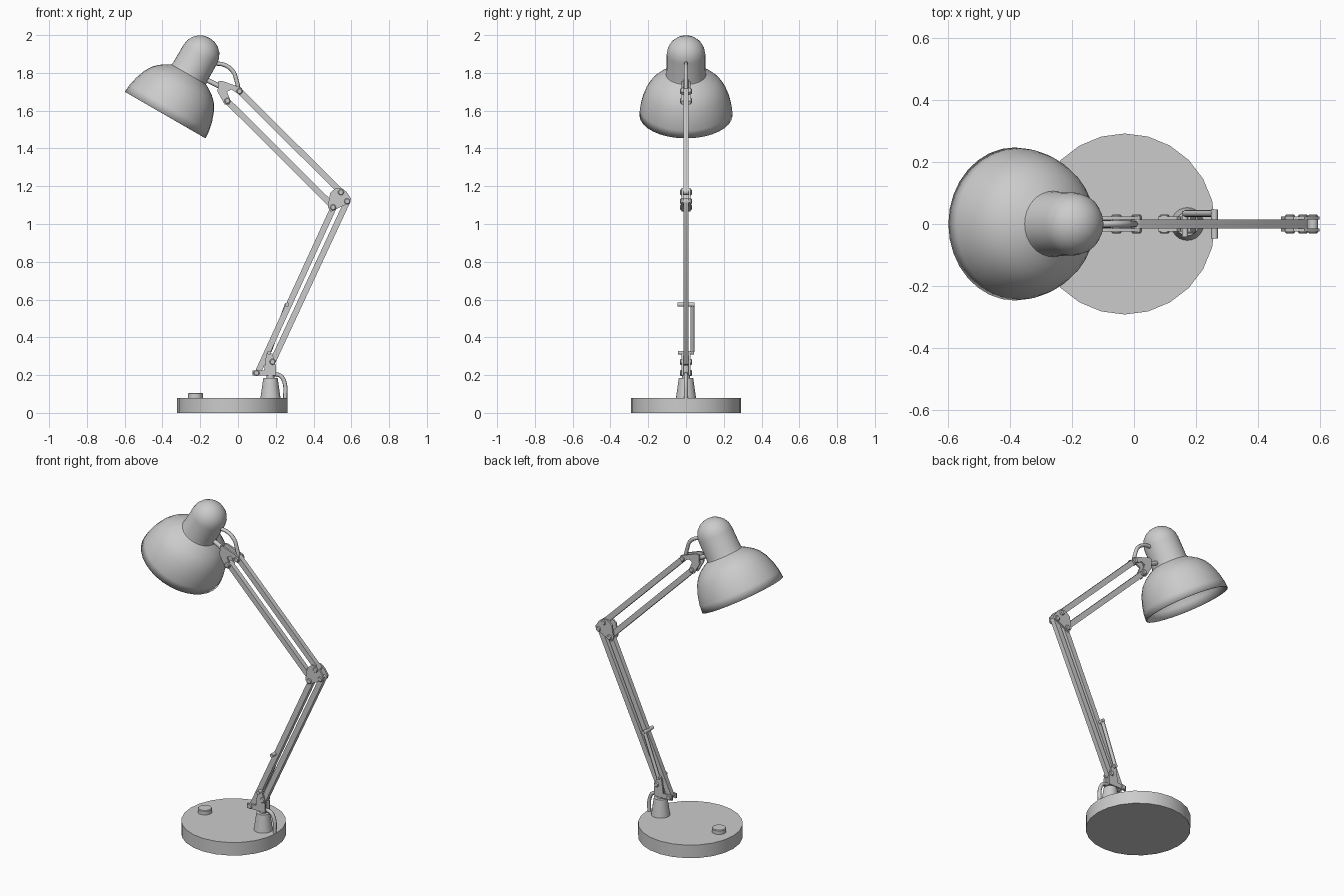
import bpy, bmesh, math
from mathutils import Vector

if "Cube" in bpy.data.objects:
    bpy.data.objects.remove(bpy.data.objects["Cube"])


def finish(name, bm, smooth=True):
    bmesh.ops.recalc_face_normals(bm, faces=bm.faces)
    me = bpy.data.meshes.new(name)
    bm.to_mesh(me)
    bm.free()
    ob = bpy.data.objects.new(name, me)
    bpy.context.collection.objects.link(ob)
    if smooth:
        bpy.ops.object.select_all(action='DESELECT')
        ob.select_set(True)
        bpy.context.view_layer.objects.active = ob
        bpy.ops.object.shade_smooth_by_angle(angle=math.radians(35))
    return ob


def mirror_y(ob):
    m = ob.modifiers.new("mirror", 'MIRROR')
    m.use_axis = (False, True, False)
    return ob


def lathe(name, profile, origin, axis=(0, 0, 1), n=24):
    """Spin (radius, height) points around an axis; zero radius closes an end."""
    bm = bmesh.new()
    rings = []
    for r, h in profile:
        if r == 0:
            rings.append([bm.verts.new((0, 0, h))] * n)
        else:
            rings.append([bm.verts.new((r * math.cos(2 * math.pi * i / n),
                                        r * math.sin(2 * math.pi * i / n), h)) for i in range(n)])
    for a, b in zip(rings, rings[1:]):
        for i in range(n):
            j = (i + 1) % n
            bm.faces.new(list(dict.fromkeys((a[i], a[j], b[j], b[i]))))
    ob = finish(name, bm)
    ob.rotation_euler = Vector(axis).to_track_quat('Z', 'Y').to_euler()
    ob.location = origin
    return ob


def rod(name, p, q, r, n=12):
    p, q = Vector(p), Vector(q)
    h = (q - p).length
    return lathe(name, [(0, 0), (r, 0), (r, h), (0, h)], p, q - p, n)


def plate(name, pts, y0, y1):
    """Extrude an outline drawn in the XZ plane from y0 to y1."""
    bm = bmesh.new()
    a = [bm.verts.new((x, y0, z)) for x, z in pts]
    b = [bm.verts.new((x, y1, z)) for x, z in pts]
    bm.faces.new(a)
    bm.faces.new(b)
    for i in range(len(pts)):
        j = (i + 1) % len(pts)
        bm.faces.new((a[i], a[j], b[j], b[i]))
    return finish(name, bm)


def arm(name, p, q, w=0.016, t=0.0145):
    """Flat bar with rounded ends."""
    ang = math.atan2(q[1] - p[1], q[0] - p[0])
    pts = []
    for c, start in ((q, -90), (p, 90)):
        for k in range(7):
            a = ang + math.radians(start + 30 * k)
            pts.append((c[0] + w * math.cos(a), c[1] + w * math.sin(a)))
    return plate(name, pts, -t, t)


def pin(name, x, z, half=0.031):
    """Joint pin with a domed cap on each side."""
    lathe(name, [(0, -half), (0.012, -half), (0.016, -half + 0.004), (0.016, -0.022), (0.008, -0.022),
                 (0.008, 0.022), (0.016, 0.022), (0.016, half - 0.004), (0.012, half), (0, half)],
          (x, 0, z), (0, 1, 0), 12)


def cable(name, pts, r=0.011):
    cu = bpy.data.curves.new(name, 'CURVE')
    cu.dimensions = '3D'
    cu.bevel_depth = r
    cu.bevel_resolution = 2
    cu.resolution_u = 6
    cu.use_fill_caps = True
    sp = cu.splines.new('BEZIER')
    sp.bezier_points.add(len(pts) - 1)
    for bp, (x, z) in zip(sp.bezier_points, pts):
        bp.co = (x, 0, z)
        bp.handle_left_type = bp.handle_right_type = 'AUTO'
    ob = bpy.data.objects.new(name, cu)
    bpy.context.collection.objects.link(ob)


# Base, switch and stem
lathe("base", [(0, 0), (0.292, 0), (0.292, 0.08), (0, 0.08)], (-0.03, 0, 0))
lathe("switch_button", [(0, 0.07), (0.04, 0.07), (0.04, 0.102), (0.036, 0.106), (0, 0.106)], (-0.225, 0, 0))
lathe("stem", [(0, 0.08), (0.053, 0.08), (0.038, 0.185), (0, 0.185)], (0.172, 0, 0))
lathe("stem_pivot", [(0, 0.18), (0.02, 0.18), (0.02, 0.25), (0, 0.25)], (0.172, 0, 0), n=12)
cable("base_cable", [(0.19, 0.205), (0.222, 0.198), (0.245, 0.165), (0.25, 0.07)])

# Joint brackets, a plate on each side of the arms
brackets = {
    "lower_bracket": [(0.078, 0.197), (0.2, 0.197), (0.2, 0.25), (0.182, 0.315), (0.15, 0.315),
                      (0.138, 0.225), (0.078, 0.225)],
    "elbow_bracket": [(0.475, 1.09), (0.492, 1.065), (0.595, 1.115), (0.598, 1.135), (0.575, 1.17),
                      (0.55, 1.19), (0.515, 1.188), (0.488, 1.165)],
    "head_bracket": [(-0.105, 1.755), (-0.085, 1.758), (0.02, 1.72), (0.026, 1.7), (0.012, 1.682),
                     (-0.035, 1.712), (-0.058, 1.7), (-0.038, 1.65), (-0.045, 1.632), (-0.07, 1.632),
                     (-0.108, 1.7)],
}
for name, pts in brackets.items():
    mirror_y(plate(name, pts, 0.0145, 0.025))

# Four parallel arm bars
arm("lower_arm_front", (0.105, 0.214), (0.505, 1.085))
arm("lower_arm_back", (0.183, 0.27), (0.578, 1.118))
arm("upper_arm_top", (0.008, 1.703), (0.545, 1.17))
arm("upper_arm_bottom", (-0.056, 1.65), (0.497, 1.1))

# Joint pins
for i, (x, z) in enumerate([(0.098, 0.211), (0.183, 0.27), (0.503, 1.088), (0.578, 1.12),
                            (0.545, 1.168), (0.008, 1.703), (-0.056, 1.652)]):
    pin("joint_pin_%d" % (i + 1), x, z)

# Tension springs and their anchor rods
mirror_y(rod("spring", (0.167, 0.034, 0.325), (0.259, 0.034, 0.575), 0.011))
rod("spring_anchor_top", (0.26, -0.046, 0.573), (0.26, 0.046, 0.573), 0.011)
rod("spring_anchor_bottom", (0.165, -0.042, 0.318), (0.165, 0.042, 0.318), 0.01)

# Lamp head: dome shade with a rounded socket housing, tilted 30 degrees
axis = (0.5, 0, 0.866)
rim = (-0.385, 0, 1.577)
profile = [(0.247, 0), (0.243, 0.045), (0.232, 0.095), (0.213, 0.147), (0.19, 0.185), (0.162, 0.213),
           (0.13, 0.235), (0.106, 0.248), (0.103, 0.262), (0.102, 0.371)]
for k in range(1, 6):
    a = math.radians(18 * k)
    profile.append((0 if k == 5 else 0.102 * math.cos(a), 0.371 + 0.1 * math.sin(a)))
shade = lathe("shade", profile, rim, axis, 32)
shell = shade.modifiers.new("shell", 'SOLIDIFY')
shell.thickness = 0.006
shell.offset = -1

# Bulb hidden inside the shade
bulb = [(0, 0.06)]
for k in range(1, 7):
    a = math.radians(22.5 * k)
    bulb.append((0.065 * math.sin(a), 0.125 - 0.065 * math.cos(a)))
bulb += [(0.03, 0.23), (0.03, 0.4), (0, 0.4)]
lathe("bulb", bulb, rim, axis, 16)

# Head mount and cable
rod("head_mount", (-0.19, 0, 1.775), (-0.075, 0, 1.718), 0.013)
cable("head_cable", [(-0.135, 1.85), (-0.075, 1.843), (-0.028, 1.81), (-0.008, 1.76), (0.005, 1.705)])
